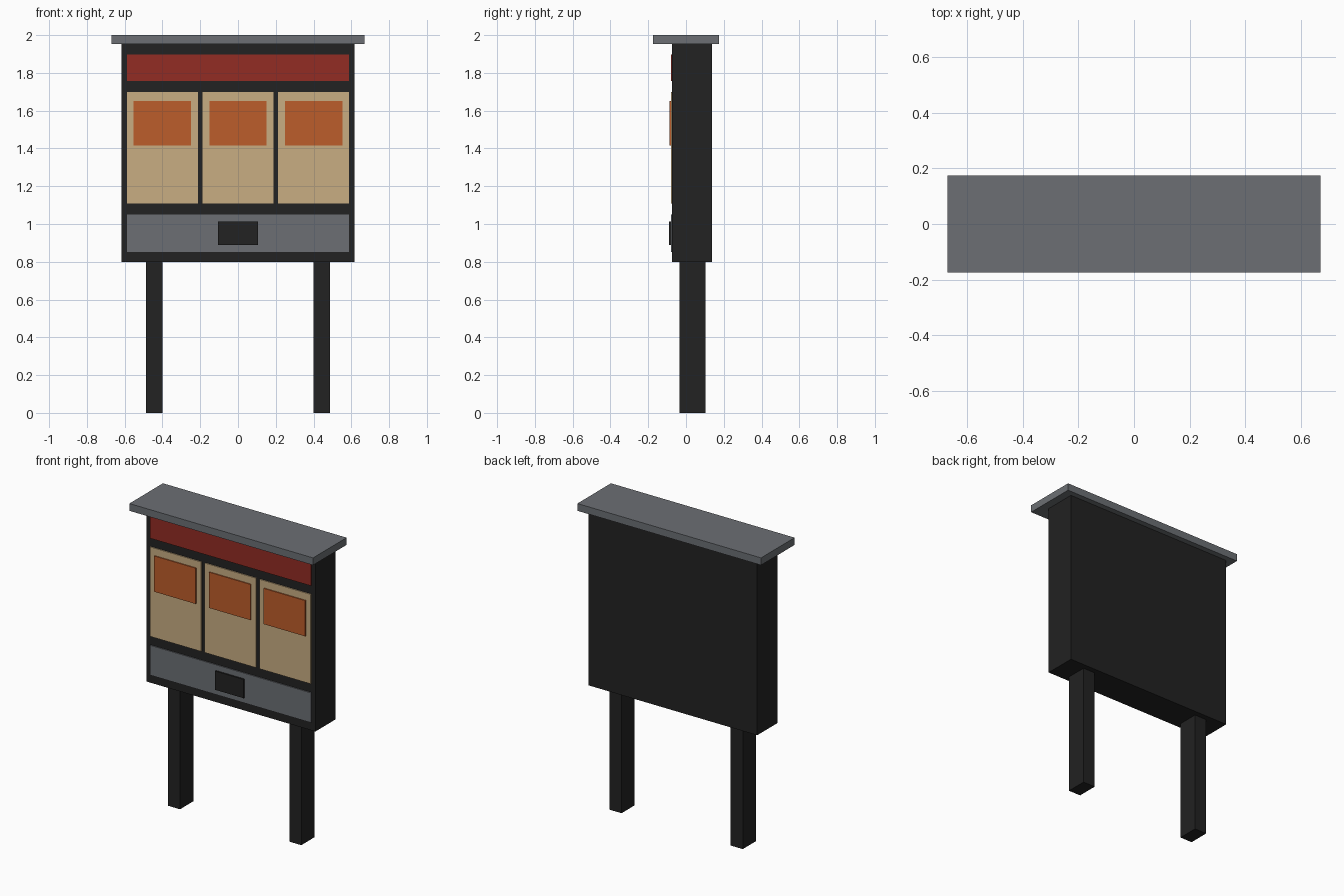
import bpy

cube = bpy.data.objects.get("Cube")
if cube:
    bpy.data.objects.remove(cube, do_unlink=True)


def material(name, rgb):
    m = bpy.data.materials.new(name)
    m.use_nodes = True
    color = (*rgb, 1.0)
    m.diffuse_color = color
    bsdf = next(n for n in m.node_tree.nodes if n.type == 'BSDF_PRINCIPLED')
    bsdf.inputs["Base Color"].default_value = color
    bsdf.inputs["Roughness"].default_value = 0.8
    return m


black = material("black", (0.016, 0.016, 0.016))
grey = material("grey", (0.149, 0.159, 0.174))
red = material("red", (0.29, 0.025, 0.017))
tan = material("tan", (0.58, 0.418, 0.225))
orange = material("orange", (0.505, 0.109, 0.024))


def box(name, x, y, z, mat):
    """Box from (min, max) ranges on each axis."""
    bpy.ops.mesh.primitive_cube_add(size=1, location=[sum(r) / 2 for r in (x, y, z)])
    ob = bpy.context.object
    ob.name = name
    ob.scale = [r[1] - r[0] for r in (x, y, z)]
    bpy.ops.object.transform_apply(location=False, rotation=False, scale=True)
    ob.data.materials.append(mat)
    return ob


def centred(c, width):
    return (c - width / 2, c + width / 2)


FRONT = -0.073   # front face of the cabinet
BED = -0.065     # panels are sunk slightly into the cabinet

# Cabinet and overhanging roof
box("cabinet", centred(0, 1.234), (FRONT, 0.138), (0.8, 1.955), black)
box("roof", centred(0, 1.342), centred(0, 0.35), (1.952, 2.0), grey)

# Legs
for side, x in (("right", -0.443), ("left", 0.443)):
    box(f"{side}_leg", centred(x, 0.088), (-0.035, 0.103), (0, 0.802), black)

# Header strip
box("header_panel", centred(0, 1.176), (-0.08, BED), (1.757, 1.898), red)

# Three display panels, each with a poster
for side, x in (("right", -0.4), ("middle", 0), ("left", 0.4)):
    box(f"{side}_display", centred(x, 0.374), (-0.08, BED), (1.109, 1.7), tan)
    box(f"{side}_poster", centred(x, 0.304), (-0.087, -0.078), (1.416, 1.652), orange)

# Lower panel with slot
box("lower_panel", centred(0, 1.176), (-0.08, BED), (0.853, 1.05), grey)
box("slot", centred(0, 0.21), (-0.09, -0.078), (0.889, 1.013), black)
